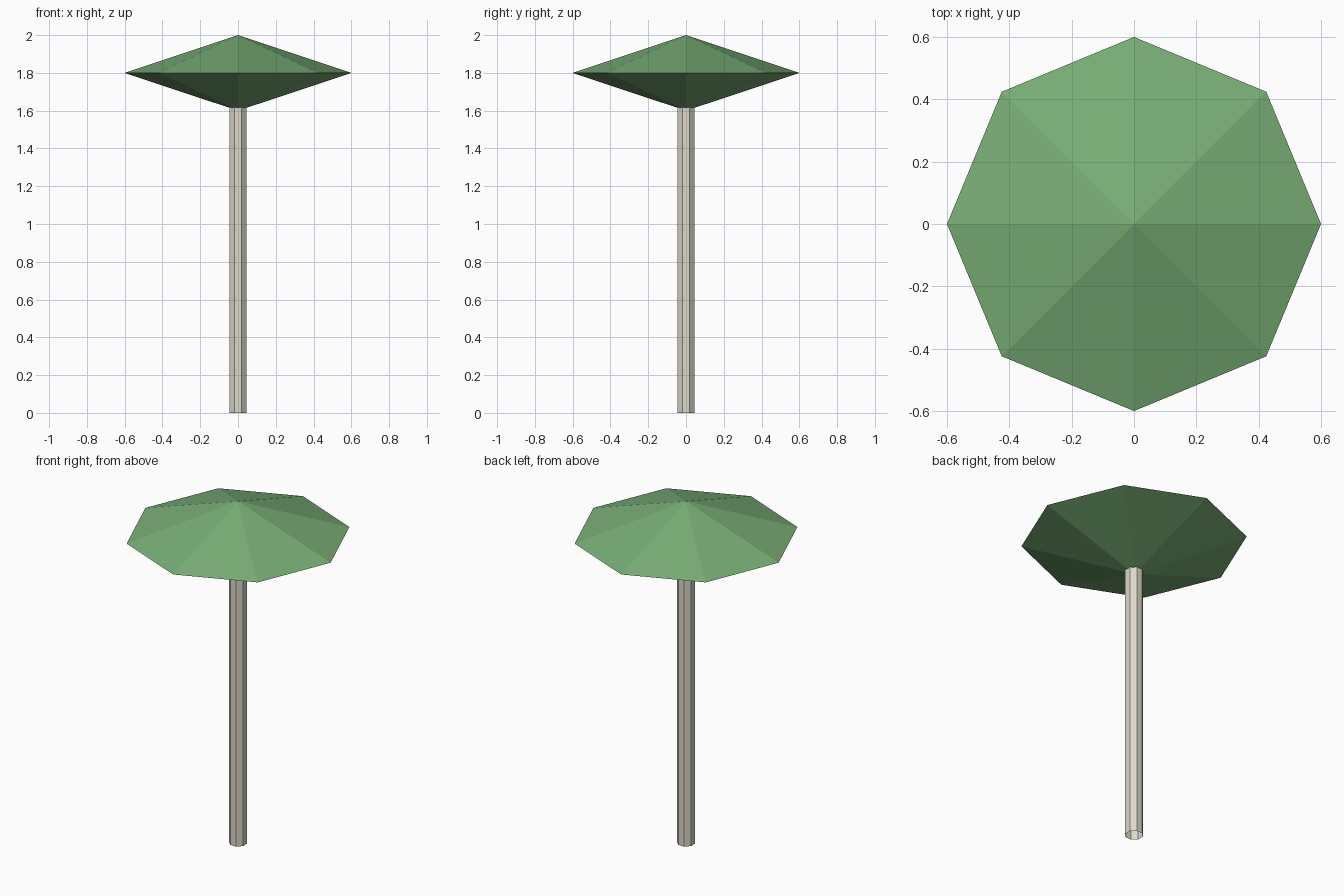
import bpy
import bmesh
import math

cube = bpy.data.objects.get("Cube")
if cube:
    bpy.data.objects.remove(cube, do_unlink=True)

SIDES = 8


def material(name, rgb):
    mat = bpy.data.materials.new(name)
    mat.use_nodes = True
    color = (*rgb, 1.0)
    mat.diffuse_color = color
    mat.node_tree.nodes["Principled BSDF"].inputs["Base Color"].default_value = color
    return mat


def lathe(name, profile, mat, turn=0.0):
    """Spin (radius, height) points into a flat-sided solid; radius 0 makes a tip."""
    bm = bmesh.new()
    rings = []
    for radius, z in profile:
        if radius == 0:
            rings.append([bm.verts.new((0, 0, z))] * SIDES)
            continue
        angles = [turn + math.tau * i / SIDES for i in range(SIDES)]
        rings.append([bm.verts.new((radius * math.cos(a), radius * math.sin(a), z))
                      for a in angles])
    for low, high in zip(rings, rings[1:]):
        for i in range(SIDES):
            j = (i + 1) % SIDES
            corners = dict.fromkeys((low[i], low[j], high[j], high[i]))
            bm.faces.new(list(corners))
    mesh = bpy.data.meshes.new(name)
    bm.to_mesh(mesh)
    bm.free()
    mesh.materials.append(mat)
    obj = bpy.data.objects.new(name, mesh)
    bpy.context.collection.objects.link(obj)
    return obj


green = material("canopy green", (0.19, 0.42, 0.18))
ivory = material("pole ivory", (0.73, 0.69, 0.60))

# Open octagonal tube with a flat side facing front
lathe("pole", [(0.0487, 0), (0.0487, 1.7)], ivory, turn=math.pi / SIDES)

# Double cone canopy with a corner facing front
lathe("canopy", [(0, 1.6), (0.6, 1.8), (0, 2.0)], green)
